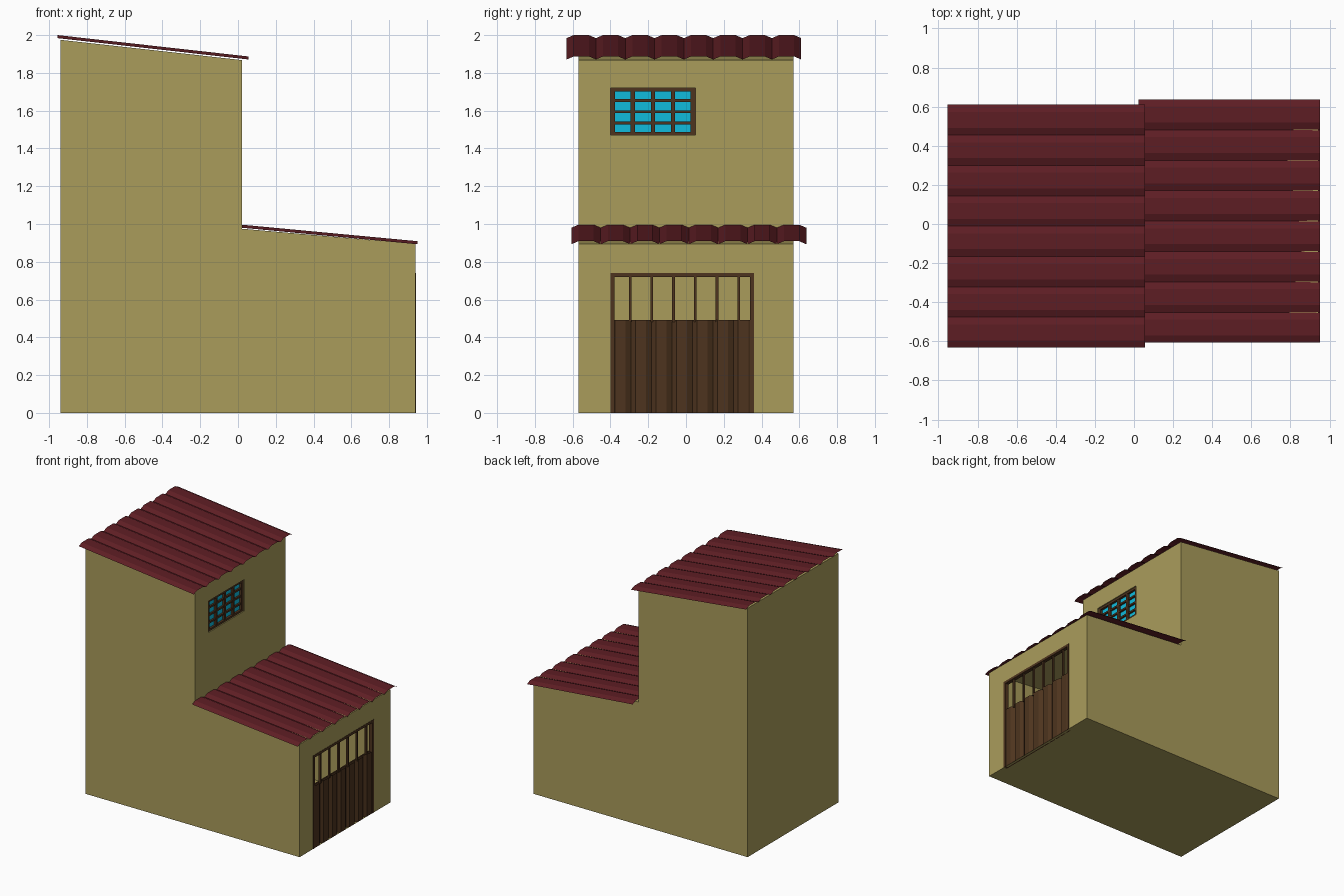
import bpy, bmesh

if "Cube" in bpy.data.objects:
    bpy.data.objects.remove(bpy.data.objects["Cube"])


def material(name, color):
    m = bpy.data.materials.new(name)
    m.diffuse_color = (*color, 1)
    m.use_nodes = True
    m.node_tree.nodes["Principled BSDF"].inputs["Base Color"].default_value = m.diffuse_color
    return m


PLASTER = material("plaster", (0.40, 0.335, 0.105))
TILE = material("roof_tile", (0.115, 0.013, 0.018))
WOOD = material("dark_wood", (0.075, 0.034, 0.013))
GLASS = material("blue_glass", (0.005, 0.50, 0.72))


def finish(name, bm, mat):
    mesh = bpy.data.meshes.new(name)
    bm.to_mesh(mesh)
    bm.free()
    mesh.materials.append(mat)
    obj = bpy.data.objects.new(name, mesh)
    bpy.context.collection.objects.link(obj)
    return obj


def face(bm, pts):
    return bm.faces.new([bm.verts.new(p) for p in pts])


def box(bm, x, y, z):
    """Add a box spanning the given (min, max) ranges."""
    verts = bmesh.ops.create_cube(bm, size=1)["verts"]
    for v in verts:
        v.co = [r[0] if c < 0 else r[1] for c, r in zip(v.co, (x, y, z))]


def sheet(bm, start, end):
    """Bridge two matching rows of points with quads."""
    a = [bm.verts.new(p) for p in start]
    b = [bm.verts.new(p) for p in end]
    for i in range(len(a) - 1):
        bm.faces.new((a[i], b[i], b[i + 1], a[i + 1]))


W = 0.57
DOOR_Y, DOOR_Z = (-0.40, 0.36), (0.0, 0.74)
WIN_Y, WIN_Z = (-0.40, 0.05), (1.47, 1.72)


def wall_with_opening(bm, x, z0, z1, oy, oz):
    """Wall facing +x made of strips around a rectangular opening."""
    for y, z in (((-W, oy[0]), (z0, z1)), ((oy[1], W), (z0, z1)),
                 (oy, (z0, oz[0])), (oy, (oz[1], z1))):
        if z[1] - z[0] > 1e-4:
            face(bm, [(x, y[0], z[0]), (x, y[1], z[0]), (x, y[1], z[1]), (x, y[0], z[1])])


# House shell: stepped side profile, swept across y, with openings on the +x side
bm = bmesh.new()
prof = [(-0.94, 0), (0.94, 0), (0.94, 0.895), (0.02, 0.975), (0.02, 1.868), (-0.94, 1.975)]
face(bm, [(x, -W, z) for x, z in prof])
face(bm, [(x, W, z) for x, z in reversed(prof)])
for i in (0, 2, 4, 5):
    (xa, za), (xb, zb) = prof[i], prof[(i + 1) % 6]
    face(bm, [(xa, -W, za), (xa, W, za), (xb, W, zb), (xb, -W, zb)])
wall_with_opening(bm, 0.94, 0, 0.895, DOOR_Y, DOOR_Z)
wall_with_opening(bm, 0.02, 0.975, 1.868, WIN_Y, WIN_Z)
# Window reveal
ring = [(WIN_Y[0], WIN_Z[0]), (WIN_Y[1], WIN_Z[0]), (WIN_Y[1], WIN_Z[1]), (WIN_Y[0], WIN_Z[1]),
        (WIN_Y[0], WIN_Z[0])]
sheet(bm, [(0.02, *p) for p in ring], [(-0.02, *p) for p in ring])
bmesh.ops.remove_doubles(bm, verts=bm.verts, dist=1e-5)
bmesh.ops.recalc_face_normals(bm, faces=bm.faces)
finish("house_walls", bm, PLASTER)


# Corrugated tile roofs
def tile_roof(name, x0, z0, x1, z1, y0, y1, count=8, rise=0.016):
    bm = bmesh.new()
    step = (y1 - y0) / count
    row = [(y0 + (i + t) * step, h * rise)
           for i in range(count) for t, h in ((0, 0), (0.24, 1), (0.76, 1))] + [(y1, 0)]
    sheet(bm, [(x0, y, z0 + h) for y, h in row], [(x1, y, z1 + h) for y, h in row])
    finish(name, bm, TILE)


tile_roof("upper_roof", -0.955, 1.984, 0.055, 1.871, -0.632, 0.61)
tile_roof("lower_roof", 0.022, 0.98, 0.95, 0.893, -0.607, 0.637)

# Door boards: ridged wooden panel filling the lower part of the opening
bm = bmesh.new()
n = 7
step = (DOOR_Y[1] - DOOR_Y[0]) / n
row = [(DOOR_Y[0] + (i + t) * step, x) for i in range(n)
       for t, x in ((0, 0.922), (0.22, 0.94), (0.74, 0.94))] + [(DOOR_Y[1], 0.922)]
sheet(bm, [(x, y, 0.0) for y, x in row], [(x, y, 0.492) for y, x in row])
bmesh.ops.reverse_faces(bm, faces=bm.faces)
box(bm, (0.912, 0.922), DOOR_Y, (0.0, 0.492))
finish("door_boards", bm, WOOD)

# Door frame with slim bars above the boards
bm = bmesh.new()
box(bm, (0.912, 0.942), DOOR_Y, (0.72, 0.74))
for y in DOOR_Y:
    s = 0.022 if y < 0 else -0.022
    box(bm, (0.912, 0.942), sorted((y, y + s)), (0.0, 0.72))
for i in range(6):
    y = -0.296 + i * 0.115
    box(bm, (0.92, 0.935), (y - 0.007, y + 0.007), (0.48, 0.72))
finish("door_frame", bm, WOOD)

# Window frame and grille
bm = bmesh.new()
for z in ((WIN_Z[0], WIN_Z[0] + 0.016), (WIN_Z[1] - 0.018, WIN_Z[1])):
    box(bm, (-0.015, 0.012), WIN_Y, z)
for y in ((WIN_Y[0], WIN_Y[0] + 0.025), (WIN_Y[1] - 0.025, WIN_Y[1])):
    box(bm, (-0.015, 0.012), y, WIN_Z)
for i in range(1, 4):
    y = -0.388 + i * 0.1065
    z = 1.475 + i * 0.0595
    box(bm, (-0.01, 0.01), (y - 0.011, y + 0.011), WIN_Z)
    box(bm, (-0.01, 0.008), WIN_Y, (z - 0.007, z + 0.007))
finish("window_grille", bm, WOOD)

# Window pane
bm = bmesh.new()
box(bm, (-0.016, -0.006), WIN_Y, WIN_Z)
finish("window_pane", bm, GLASS)
